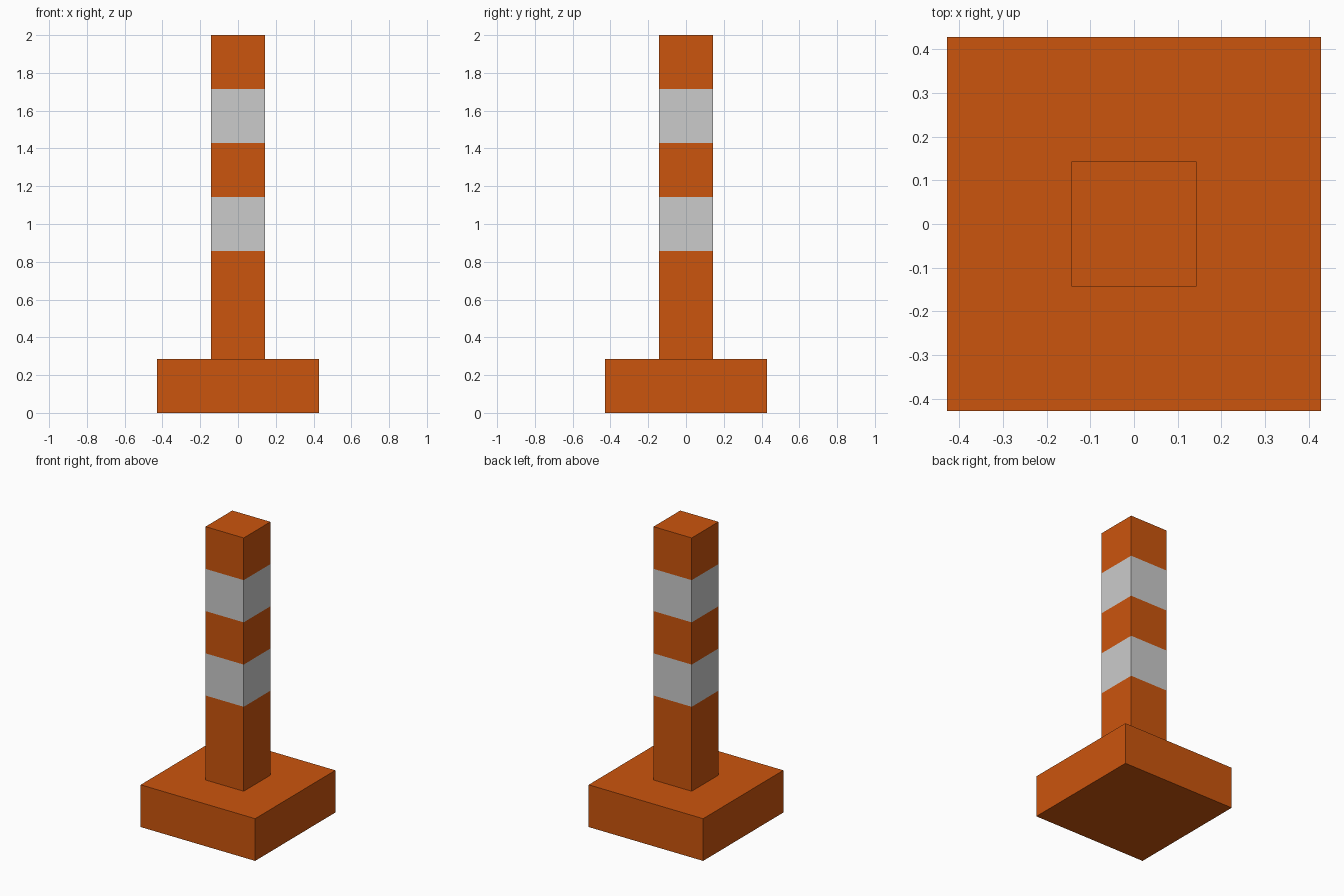
import bpy
import bmesh

default = bpy.data.objects.get("Cube")
if default:
    bpy.data.objects.remove(default, do_unlink=True)

UNIT = 1 / 7  # module that every dimension is a multiple of


def make_material(name, color):
    mat = bpy.data.materials.new(name)
    mat.use_nodes = True
    mat.diffuse_color = color
    mat.node_tree.nodes["Principled BSDF"].inputs["Base Color"].default_value = color
    return mat


orange = make_material("orange", (0.60, 0.09, 0.004, 1))
white = make_material("reflective_white", (0.60, 0.60, 0.60, 1))


def square_column(name, half, levels, stripes=()):
    """Square column with edge loops at the levels; listed bands are white."""
    bm = bmesh.new()
    rings = [[bm.verts.new((x * half * UNIT, y * half * UNIT, z * UNIT))
              for x, y in ((-1, -1), (1, -1), (1, 1), (-1, 1))] for z in levels]
    bm.faces.new(rings[0][::-1])
    bm.faces.new(rings[-1])
    for band, (low, high) in enumerate(zip(rings, rings[1:])):
        for i in range(4):
            j = (i + 1) % 4
            face = bm.faces.new((low[i], low[j], high[j], high[i]))
            face.material_index = int(band in stripes)
    mesh = bpy.data.meshes.new(name)
    bm.to_mesh(mesh)
    bm.free()
    mesh.materials.append(orange)
    if stripes:
        mesh.materials.append(white)
    obj = bpy.data.objects.new(name, mesh)
    bpy.context.collection.objects.link(obj)
    return obj


# Heavy square foot
square_column("base", 3, (0, 2))
# Upright post with two white bands
square_column("striped_post", 1, (2, 6, 8, 10, 12, 14), stripes=(1, 3))
